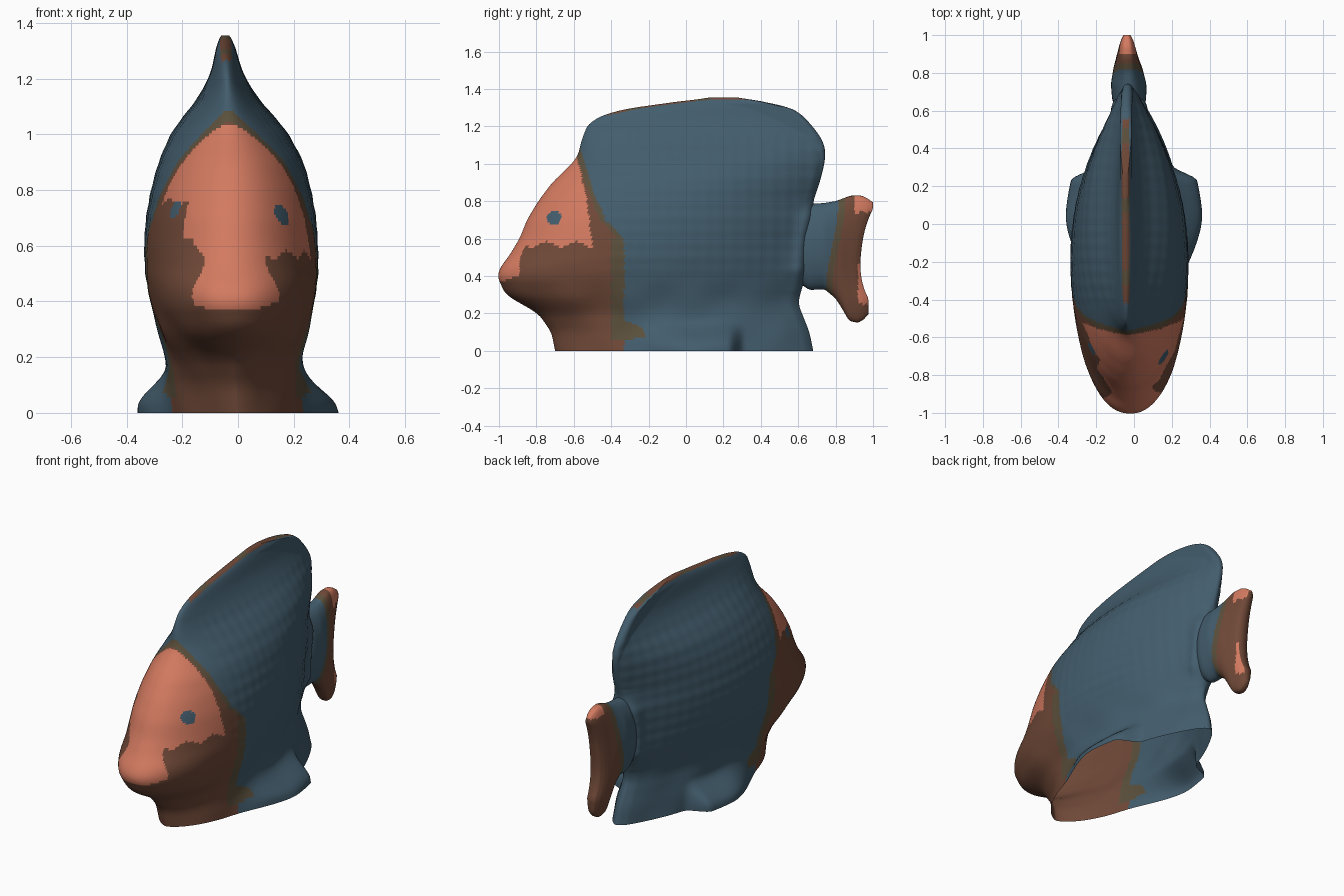
import bpy, bmesh, math

if "Cube" in bpy.data.objects:
    bpy.data.objects.remove(bpy.data.objects["Cube"])

# ---------- colours ----------
def lin(c):
    c /= 255
    return c / 12.92 if c < 0.04 else ((c + 0.055) / 1.055) ** 2.4

COLOURS = [("slate_blue", (67, 93, 109)), ("coral", (211, 122, 96)),
           ("brown", (112, 73, 56)), ("olive", (92, 80, 60))]
BLUE, CORAL, BROWN, OLIVE = range(4)
MATS = []
for name, rgb in COLOURS:
    m = bpy.data.materials.new(name)
    m.diffuse_color = (*[lin(c) for c in rgb], 1)
    m.use_nodes = True
    m.node_tree.nodes["Principled BSDF"].inputs["Base Color"].default_value = m.diffuse_color
    MATS.append(m)

# ---------- helpers ----------
def lerp_table(table, k):
    """Linear lookup of every column of a table sorted by its first column."""
    if k <= table[0][0]:
        return table[0][1:]
    for a, b in zip(table, table[1:]):
        if k <= b[0]:
            f = (k - a[0]) / (b[0] - a[0])
            return [p + (q - p) * f for p, q in zip(a[1:], b[1:])]
    return table[-1][1:]

def soft_table(table, k, r):
    cols = [lerp_table(table, k + d * r) for d in (-1, -0.5, 0, 0.5, 1)]
    return [sum(c) / 5 for c in zip(*cols)]

def smooth(a, b, v):
    t = min(1, max(0, (v - a) / (b - a)))
    return t * t * (3 - 2 * t)

def loft(name, rings, rule):
    """Skin closed rings, cap the last one with quads across its mirrored points."""
    bm = bmesh.new()
    vr = [[bm.verts.new(p) for p in ring] for ring in rings]
    n = len(rings[0])
    for a, b in zip(vr, vr[1:]):
        for i in range(n):
            j = (i + 1) % n
            bm.faces.new((a[i], a[j], b[j], b[i]))
    ring, h = vr[-1], n // 2
    bm.faces.new((ring[0], ring[1], ring[-1]))
    for i in range(1, h - 1):
        bm.faces.new((ring[i], ring[i + 1], ring[n - i - 1], ring[n - i]))
    bm.faces.new((ring[h - 1], ring[h], ring[h + 1]))
    bmesh.ops.recalc_face_normals(bm, faces=bm.faces)
    for f in bm.faces:
        f.material_index = rule(*f.calc_center_median())
        f.smooth = True
    me = bpy.data.meshes.new(name)
    bm.to_mesh(me)
    bm.free()
    for m in MATS:
        me.materials.append(m)
    ob = bpy.data.objects.new(name, me)
    bpy.context.collection.objects.link(ob)
    return ob

# ---------- body: stacked horizontal slices (z, front y, back y, half width) ----------
BODY = [(0, -.70, .68, .26), (.1, -.72, .66, .25), (.2, -.79, .62, .245),
        (.25, -.88, .60, .255), (.3, -.965, .61, .27), (.4, -1.01, .64, .295),
        (.46, -.985, .65, .305), (.5, -.95, .65, .31), (.6, -.89, .66, .312),
        (.7, -.85, .68, .305), (.8, -.79, .68, .287), (.9, -.715, .715, .26),
        (1.0, -.61, .74, .212), (1.05, -.575, .745, .175), (1.1, -.565, .74, .132),
        (1.15, -.55, .715, .095), (1.22, -.52, .66, .058), (1.28, -.4, .6, .042),
        (1.315, -.2, .52, .034), (1.335, 0, .40, .027), (1.355, .13, .27, .014)]
CENTRE = [(0, 0), (.2, -.015), (.6, -.025), (.9, -.025), (1.1, -.035), (1.36, -.046)]
CREST = [(-.52, 1.22), (-.4, 1.28), (-.2, 1.315), (0, 1.335), (.13, 1.355),
         (.27, 1.355), (.4, 1.335), (.52, 1.315), (.6, 1.28)]
TOP = 1.355

def body_centre(z):
    return lerp_table(CENTRE, z)[0]

def body_ring(z):
    r = min(.025, z, TOP - z)
    yf, yb, W = soft_table(BODY, z, r)
    ym = yf + (yb - yf) * .44
    cx = body_centre(z)
    power = 1 + .3 * (1 - smooth(.1, .3, z)) - .1 * smooth(.3, .38, z) * (1 - smooth(.44, .55, z))
    # the body stays thick where it runs into the tail
    rear = .03 + .06 * smooth(.3, .45, z) * (1 - smooth(.68, .85, z))
    side = []
    for i in range(71):                            # rounded head end
        a = math.pi / 2 * i / 70
        side.append((ym - (ym - yf) * math.cos(a), W * math.sin(a) ** power))
    for i in range(1, 57):                         # tapering rear, thin at the end
        u = 1 - (1 - i / 56) ** 1.5
        k = W * (1 - .9 * u ** 2.2)
        low = min(W, rear)
        w = .5 * (k + low + math.sqrt((k - low) ** 2 + .0004)) if rear > .032 else max(k, low)
        w = min(w, W)
        if u > .94:
            w *= math.sqrt(max(0, 1 - ((u - .94) / .06) ** 2))
        side.append((ym + (yb - ym) * u, w))
    pts = []
    for s in (1, -1):
        row = side if s > 0 else side[-2:0:-1]
        for y, w in row:
            if w > .02:
                # pelvic fins flaring at the foot
                w += .108 * (1 - smooth(.02, .17, z)) * smooth(-.38, .08, y) * (1 - smooth(.23, .31, y))
                # faint scale pattern
                k = smooth(-.5, -.35, y) * smooth(.3, .5, z) * (1 - smooth(1.1, 1.2, z))
                w += .0018 * k * math.sin(44 * (y + z)) * math.sin(44 * (y - z))
                # creases low on the flank
                w += .005 * math.sin(19 * y + 4 * s) * math.sin(17 * z) * (1 - smooth(.25, .5, z)) * smooth(.02, .1, w)
            pts.append((cx + s * w, y, z))
    return pts

BLUE_EDGE = [(.05, -.33), (.08, -.21), (.13, -.24), (.16, -.33), (.6, -.33),
             (.7, -.43), (.9, -.51), (1.08, -.565), (1.2, -.6)]
MASK_EDGE = [(.55, -.5), (.8, -.53), (1.04, -.585)]

def body_colour(x, y, z):
    if x > 0 and math.hypot(y + .705, z - .71) < .038:            # right eye
        return BLUE
    if x < 0 and math.hypot(y + .66, z - .73) < .032:             # left eye
        return BLUE
    if -.42 < y < .56 and z > lerp_table(CREST, y)[0] - .016 and abs(x - body_centre(z)) < .02:
        return OLIVE if math.sin(17 * y) > .75 else BROWN         # crest strip
    edge = lerp_table(BLUE_EDGE, z)[0]
    if y > edge:
        return BLUE
    if y > (-.4 if z < .6 else edge - .03) and z > .05:
        return OLIVE
    if y < lerp_table(MASK_EDGE, z)[0] and z < 1.035:             # face mask
        wob = .012 * math.sin(40 * y) + .008 * math.sin(23 * z)
        if z > (.565 if x > 0 else .765) + wob:
            return CORAL
        if z > .62 and -.18 < x + wob:
            return CORAL
        half = .135 + .02 * math.cos(26 * (z - .42))
        if -half - .015 + wob < x < half - .015 + wob and z > .38 + wob:
            return CORAL
    return BROWN

NZ = 124
loft("fish_body", [body_ring(TOP * (1 - (1 - i / NZ) ** 1.3)) for i in range(NZ + 1)], body_colour)

# ---------- tail: upright rings along y (y, low z, high z, half thickness) ----------
TAIL = [(.5, .46, .66, .03), (.58, .38, .74, .065), (.66, .325, .785, .09), (.74, .33, .79, .094),
        (.80, .28, .80, .082), (.88, .16, .83, .066), (.94, .15, .83, .056),
        (.98, .17, .81, .045), (1.0, .20, .79, .028)]

def tail_ring(y):
    lo, hi, t = soft_table(TAIL, y, .012)
    pts = []
    power = 1 - .4 * smooth(.72, .9, y)
    for i in range(72):
        a = 2 * math.pi * i / 72
        c, s = math.cos(a), math.sin(a)
        z = (lo + hi) / 2 + (hi - lo) / 2 * s
        x = t * math.copysign(abs(c) ** power, c) if abs(c) > 1e-6 else 0
        # concave trailing edge
        dy = -.06 * smooth(.8, 1, y) * max(0, 1 - ((z - .52) / .24) ** 2)
        dy -= .025 * smooth(.8, 1, y) * (1 - smooth(.3, .6, z))
        pts.append((-.025 - .012 * smooth(.6, 1, y) + x, y + dy, z))
    return pts[18:] + pts[:18]

def tail_colour(x, y, z):
    edge = .765 + .07 * smooth(.3, .8, z)
    if y < edge - .02:
        return BLUE
    if y < edge + .015:
        return OLIVE
    if z > (.74 if x > -.035 else .78) and y > .90:
        return CORAL
    if x > -.03 and .25 < z < .46 and y > .92:
        return CORAL
    return BROWN

loft("tail_fin", [tail_ring(.5 + .5 * i / 60) for i in range(61)], tail_colour)
